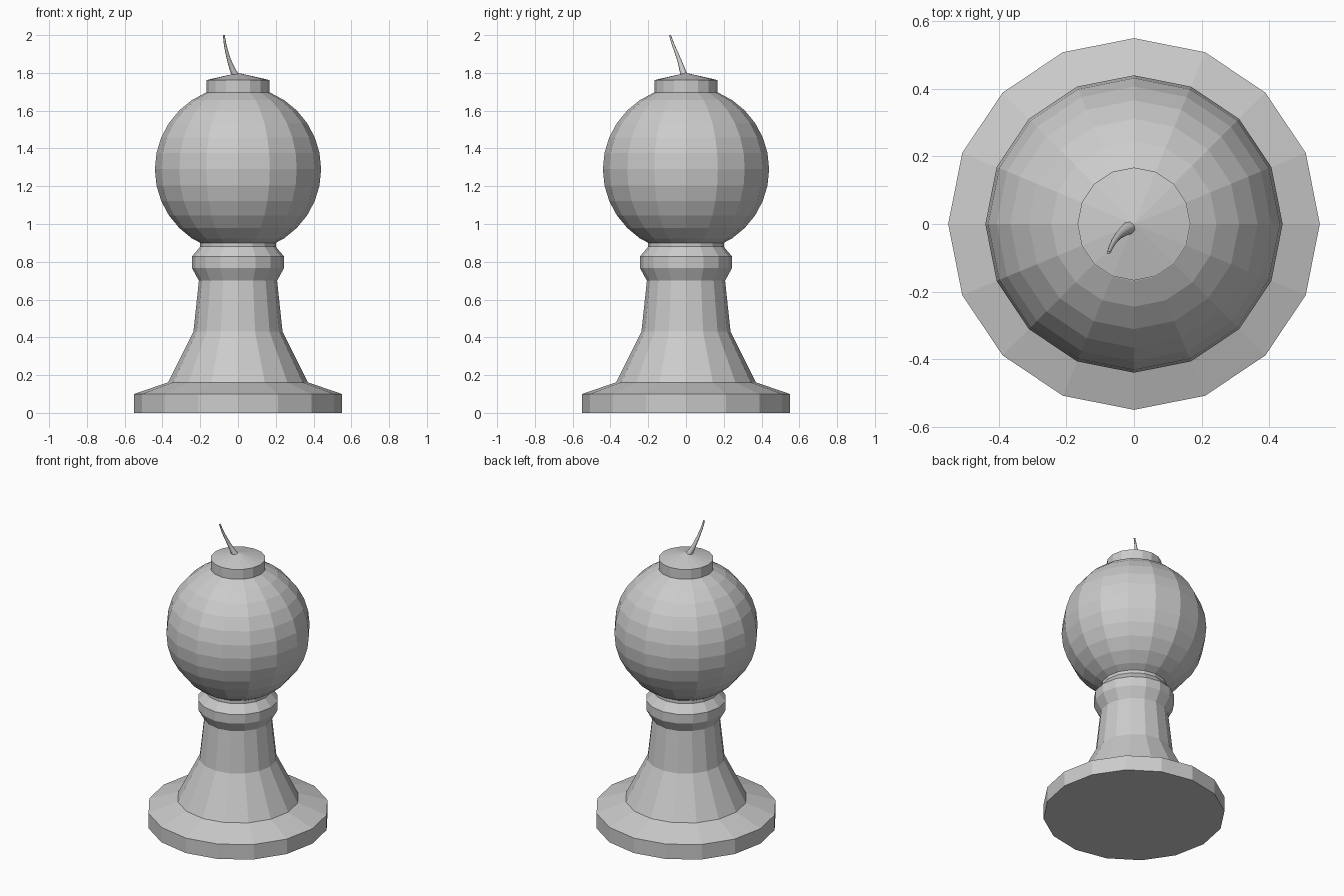
import bpy, bmesh
from math import cos, sin, pi, radians

if "Cube" in bpy.data.objects:
    bpy.data.objects.remove(bpy.data.objects["Cube"])

SIDES = 16


def lathe(name, profile):
    """Spin (radius, z) points around z; a zero radius makes a pole."""
    bm = bmesh.new()
    rings = []
    for r, z in profile:
        if r == 0:
            rings.append([bm.verts.new((0, 0, z))] * SIDES)
        else:
            rings.append([bm.verts.new((r * cos(2 * pi * i / SIDES),
                                        r * sin(2 * pi * i / SIDES), z))
                          for i in range(SIDES)])
    for low, high in zip(rings, rings[1:]):
        for i in range(SIDES):
            j = (i + 1) % SIDES
            corners = dict.fromkeys((low[i], low[j], high[j], high[i]))
            bm.faces.new(list(corners))
    for ring, flip in ((rings[0], True), (rings[-1], False)):
        if ring[0] is not ring[1]:
            bm.faces.new(ring[::-1] if flip else ring)
    mesh = bpy.data.meshes.new(name)
    bm.to_mesh(mesh)
    bm.free()
    obj = bpy.data.objects.new(name, mesh)
    bpy.context.collection.objects.link(obj)
    return obj


# Pedestal: plinth, flared stem, ridge and neck
lathe("pedestal", [(0.55, 0), (0.55, 0.10), (0.37, 0.162), (0.236, 0.43),
                   (0.207, 0.70), (0.244, 0.767), (0.244, 0.828),
                   (0.20, 0.88), (0.20, 0.915)])

# Ball with the top opening under the cap
R, CZ = 0.44, 1.29
lathe("ball", [(0, CZ - R)] +
      [(R * cos(radians(a * 11.25)), CZ + R * sin(radians(a * 11.25)))
       for a in range(-7, 7)])

# Cap with a shallow cone top
lathe("cap", [(0.167, 1.695), (0.167, 1.762), (0, 1.80)])

# Fuse: a tapered bent tube
curve = bpy.data.curves.new("fuse", "CURVE")
curve.dimensions = "3D"
curve.bevel_depth = 0.02
curve.bevel_resolution = 2
curve.use_fill_caps = True
path = [(-0.012, -0.010, 1.785, 1.0), (-0.028, -0.019, 1.815, 0.8),
        (-0.045, -0.033, 1.86, 0.58), (-0.058, -0.050, 1.905, 0.45),
        (-0.068, -0.068, 1.95, 0.35), (-0.075, -0.085, 2.0, 0.25)]
spline = curve.splines.new("POLY")
spline.points.add(len(path) - 1)
for point, (x, y, z, radius) in zip(spline.points, path):
    point.co = (x, y, z, 1)
    point.radius = radius
fuse = bpy.data.objects.new("fuse", curve)
bpy.context.collection.objects.link(fuse)
bpy.context.view_layer.objects.active = fuse
fuse.select_set(True)
bpy.ops.object.convert(target="MESH")
bpy.ops.object.shade_smooth_by_angle(angle=radians(50))
